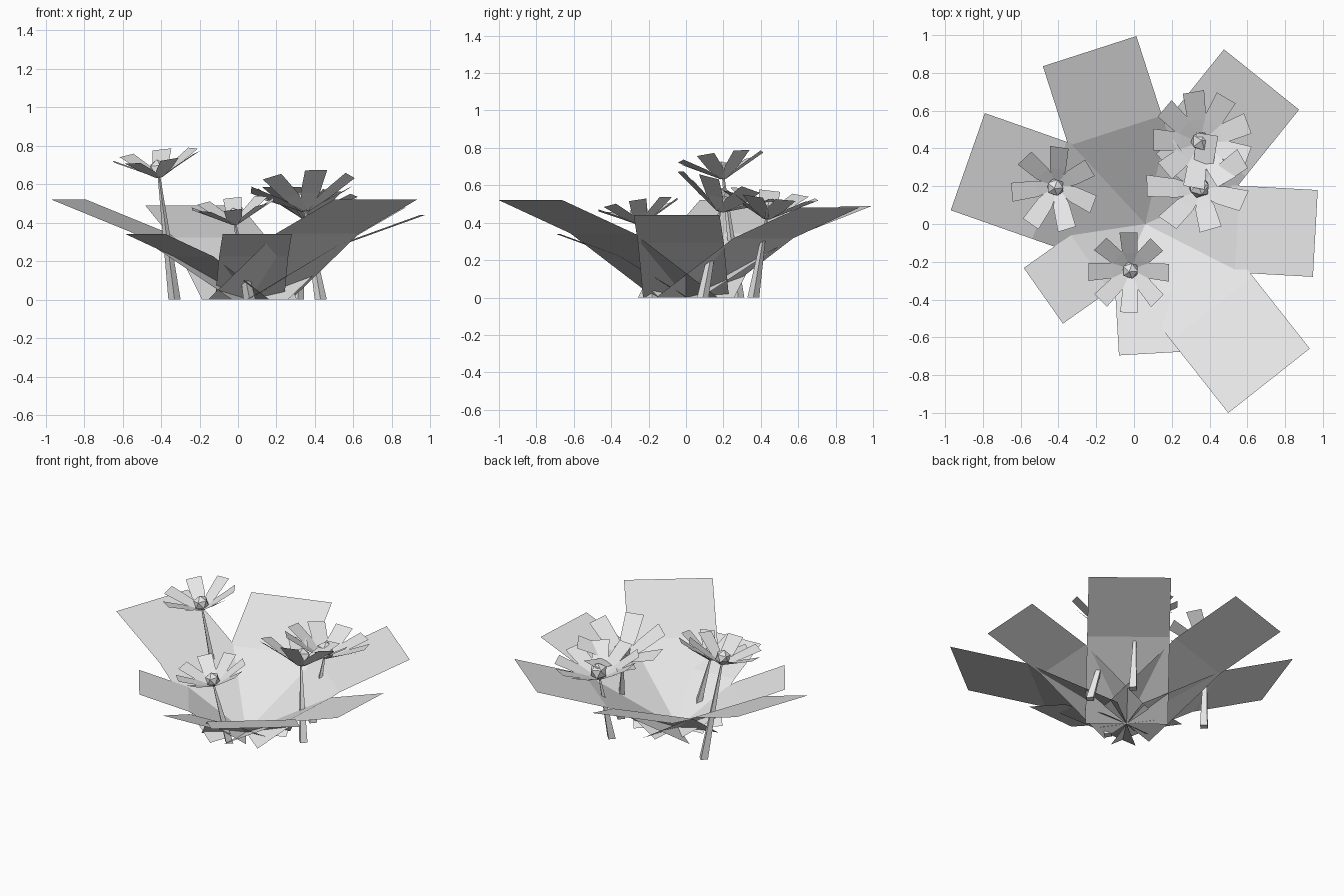
import bpy
import bmesh
import math
from mathutils import Vector, Matrix

cube = bpy.data.objects.get("Cube")
if cube:
    bpy.data.objects.remove(cube, do_unlink=True)

grey = bpy.data.materials.new("light_grey")
grey.use_nodes = True
grey.diffuse_color = (0.8, 0.8, 0.8, 1)
grey.node_tree.nodes["Principled BSDF"].inputs["Base Color"].default_value = (0.8, 0.8, 0.8, 1)

ROOT = Vector((0.06, 0, 0))


def finish(name, bm):
    mesh = bpy.data.meshes.new(name)
    bm.to_mesh(mesh)
    bm.free()
    mesh.materials.append(grey)
    obj = bpy.data.objects.new(name, mesh)
    bpy.context.collection.objects.link(obj)
    return obj


def strip(bm, angle, sections, matrix):
    """Folded blade running outwards; sections are (distance, height, half width)."""
    turn = matrix @ Matrix.Rotation(angle, 4, 'Z')
    rows = [[bm.verts.new(turn @ Vector((r, side * w, z))) for side in (-1, 1)]
            for r, z, w in sections]
    for a, b in zip(rows, rows[1:]):
        bm.faces.new((a[0], b[0], b[1], a[1]))


# Leaves: tip centre x, y, tip height, width
leaves = [
    (-0.235, 0.915, 0.49, 0.52),
    (-0.88, 0.33, 0.52, 0.545),
    (-0.48, -0.38, 0.34, 0.36),
    (0.10, -0.685, 0.34, 0.36),
    (0.715, -0.83, 0.52, 0.55),
    (0.96, -0.05, 0.44, 0.46),
    (0.675, 0.765, 0.48, 0.51),
]
for i, (x, y, z, width) in enumerate(leaves):
    out = Vector((x, y, 0)) - ROOT
    length = out.length
    bm = bmesh.new()
    strip(bm, math.atan2(out.y, out.x),
          [(0, 0, width / 2), (length * 0.54, z * 0.66, width / 2), (length, z, width / 2)],
          Matrix.Translation(ROOT))
    finish(f"leaf_{i + 1}", bm)


def flower(name, base, head, lean, petals, first, size):
    base, head = Vector(base), Vector(head)
    # Tapered stem
    axis = head - base
    bm = bmesh.new()
    bmesh.ops.create_cone(bm, cap_ends=True, segments=4, radius1=0.032,
                          radius2=0.007, depth=axis.length)
    turn = Vector((0, 0, 1)).rotation_difference(axis).to_matrix().to_4x4()
    bm.transform(Matrix.Translation((base + head) / 2) @ turn)
    for v in bm.verts:
        if v.co.z < 0.1:
            v.co.z = 0
    finish(name + "_stem", bm)

    # Ring of petals tilted with the head
    tilt = Vector((0, 0, 1)).rotation_difference(Vector((*lean, 1))).to_matrix().to_4x4()
    place = Matrix.Translation(head) @ tilt @ Matrix.Scale(size, 4)
    bm = bmesh.new()
    for k in range(petals):
        strip(bm, math.radians(first) + k * math.tau / petals,
              [(0.01, 0, 0.015), (0.1, 0.05, 0.043), (0.225, 0.115, 0.05)], place)
    finish(name + "_petals", bm)

    # Faceted centre
    bm = bmesh.new()
    bmesh.ops.create_icosphere(bm, subdivisions=1, radius=0.05,
                               matrix=place @ Matrix.Translation((0, 0, 0.045)))
    finish(name + "_centre", bm)


flower("left_flower", (-0.33, 0.28, 0), (-0.41, 0.20, 0.635), (-0.13, -0.13), 7, 82, 1.0)
flower("front_flower", (0.06, -0.18, 0), (-0.015, -0.24, 0.39), (-0.12, -0.15), 8, -90, 0.95)
flower("right_flower", (0.43, 0.09, 0), (0.35, 0.18, 0.46), (-0.1, 0.3), 7, 80, 1.2)
flower("back_flower", (0.31, 0.36, 0), (0.35, 0.43, 0.42), (0.08, 0.12), 9, 100, 1.15)
